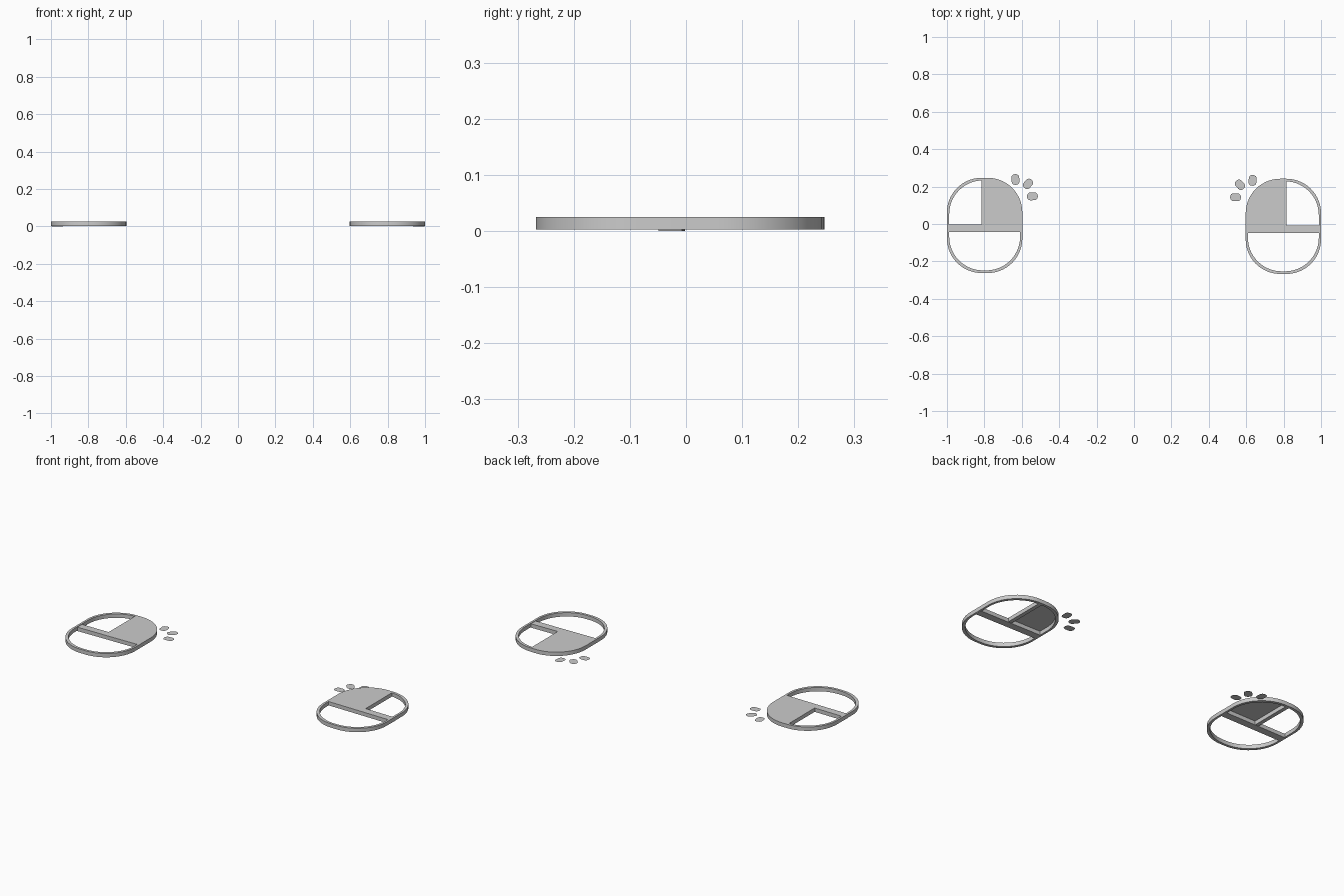
import bpy, bmesh, math
from mathutils import Matrix

if "Cube" in bpy.data.objects:
    bpy.data.objects.remove(bpy.data.objects["Cube"])

LOW, TOP = 0.003, 0.025        # underside and top of the frame
HALF_W, HALF_L, MID_Y = 0.2015, 0.2545, -0.0075


def rounded_rect(hw, hl, r, n=14):
    """Counter-clockwise outline of a rounded rectangle centred on the origin."""
    pts = []
    for k, (sx, sy) in enumerate([(1, 1), (-1, 1), (-1, -1), (1, -1)]):
        for i in range(n + 1):
            a = math.pi / 2 * (k + i / n)
            pts.append((sx * (hw - r) + r * math.cos(a),
                        sy * (hl - r) + r * math.sin(a)))
    return pts


def finish(name, bm, place):
    bmesh.ops.transform(bm, matrix=place, verts=bm.verts)
    if place.determinant() < 0:
        bmesh.ops.reverse_faces(bm, faces=bm.faces)
    me = bpy.data.meshes.new(name)
    bm.to_mesh(me)
    bm.free()
    ob = bpy.data.objects.new(name, me)
    bpy.context.collection.objects.link(ob)
    return ob


def ring(name, outer, inner, place):
    bm = bmesh.new()
    loops = [[bm.verts.new((x, y, z)) for x, y in pts]
             for pts, z in ((outer, LOW), (outer, TOP), (inner, TOP), (inner, LOW))]
    n = len(outer)
    for k in range(4):
        a, b = loops[k], loops[(k + 1) % 4]
        for i in range(n):
            j = (i + 1) % n
            bm.faces.new((a[i], a[j], b[j], b[i]))
    return finish(name, bm, place)


def box(name, x0, x1, y0, y1, z0, z1, place, tilt=0.0):
    bm = bmesh.new()
    bmesh.ops.create_cube(bm, size=1)
    for v in bm.verts:
        v.co = (x1 if v.co.x > 0 else x0, y1 if v.co.y > 0 else y0,
                z1 if v.co.z > 0 else z0)
        v.co.z += tilt * (v.co.x - x0) / (x1 - x0)
    return finish(name, bm, place)


def sheet(name, pts, z, place):
    bm = bmesh.new()
    bm.faces.new([bm.verts.new((x, y, z)) for x, y in pts])
    return finish(name, bm, place)


outer = rounded_rect(HALF_W, HALF_L, 0.185)
inner = rounded_rect(HALF_W - 0.012, HALF_L - 0.014, 0.18)
bar_top = 0.0055               # bar edges in y, relative to the body middle
bar_bottom = -0.0365

# filled button outline: top right quarter of the body
quarter = [p for p in rounded_rect(HALF_W - 0.005, HALF_L - 0.006, 0.18)[:15]]
button = [(-0.018, bar_top - 0.004), (HALF_W - 0.005, bar_top - 0.004)] + quarter \
    + [(-0.018, HALF_L - 0.006)]

for side, mirror, dy in (("left", 1, 0.0), ("right", -1, -0.005)):
    base = Matrix.Translation((-mirror * 0.7985, MID_Y + dy, 0)) \
        @ Matrix.Diagonal((mirror, 1, 1, 1))

    # hollow outline of the body
    body = ring(side + "_body_outline", outer, inner, base)
    body.select_set(True)
    bpy.context.view_layer.objects.active = body
    bpy.ops.object.shade_smooth_by_angle(angle=math.radians(30))
    body.select_set(False)

    # cross bar, dipping slightly at the outer end, and centre stem
    box(side + "_cross_bar", -HALF_W + 0.003, HALF_W - 0.003, bar_bottom, bar_top,
        0.0, TOP - 0.003, base, tilt=0.003)
    box(side + "_centre_stem", -0.018, 0.004, bar_top, HALF_L - 0.006, LOW, TOP, base)

    # pressed button panel
    sheet(side + "_pressed_button", button, TOP, base)

    # three flat click marks fanned round the corner
    for i, (x, y, turn) in enumerate([(0.1645, 0.2455, 5), (0.232, 0.222, -42),
                                      (0.2555, 0.1555, -88)]):
        spot = base @ Matrix.Translation((x, y, 0)) \
            @ Matrix.Rotation(math.radians(turn), 4, 'Z')
        sheet(f"{side}_click_mark_{i + 1}", rounded_rect(0.021, 0.0285, 0.018, 6),
              0.001, spot)
